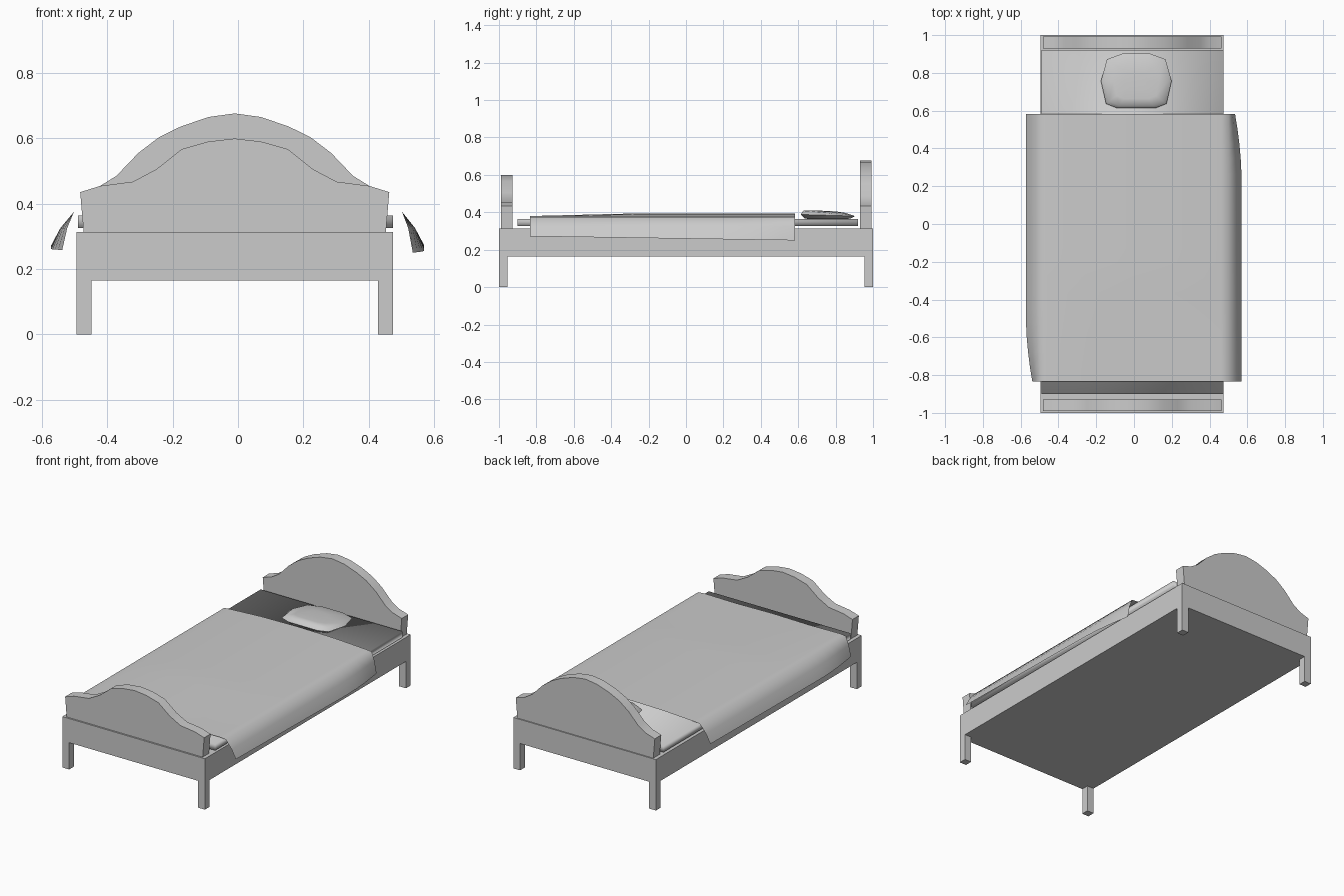
import bpy
import bmesh
import math

if "Cube" in bpy.data.objects:
    bpy.data.objects.remove(bpy.data.objects["Cube"], do_unlink=True)

grey = bpy.data.materials.new("plain grey")
grey.use_nodes = True
grey.diffuse_color = (0.6, 0.6, 0.6, 1)
grey.node_tree.nodes["Principled BSDF"].inputs["Base Color"].default_value = (0.6, 0.6, 0.6, 1)

CX = -0.01  # centre line of the bed frame


def finish(name, bm, smooth=None, closed=True):
    """Turn a bmesh into a named object, optionally smoothed up to an angle."""
    if closed:
        bmesh.ops.recalc_face_normals(bm, faces=bm.faces[:])
    mesh = bpy.data.meshes.new(name)
    bm.to_mesh(mesh)
    bm.free()
    mesh.materials.append(grey)
    obj = bpy.data.objects.new(name, mesh)
    bpy.context.collection.objects.link(obj)
    if smooth:
        bpy.ops.object.select_all(action='DESELECT')
        obj.select_set(True)
        bpy.context.view_layer.objects.active = obj
        bpy.ops.object.shade_smooth_by_angle(angle=math.radians(smooth))
    return obj


def box(name, lo, hi, smooth=None):
    bm = bmesh.new()
    bmesh.ops.create_cube(bm, size=1)
    for v in bm.verts:
        v.co = [a + (c + 0.5) * (b - a) for a, b, c in zip(lo, hi, v.co)]
    return finish(name, bm, smooth)


def board(name, half, y0, y1):
    """Extrude a mirrored half outline (x from the centre line, z) along y."""
    outline = [(CX + x, z) for x, z in half]
    outline += [(CX - x, z) for x, z in reversed(half) if x > 0]
    bm = bmesh.new()
    face = bm.faces.new([bm.verts.new((x, y0, z)) for x, z in outline])
    moved = bmesh.ops.extrude_face_region(bm, geom=[face])["geom"]
    bmesh.ops.translate(bm, vec=(0, y1 - y0, 0),
                        verts=[g for g in moved if isinstance(g, bmesh.types.BMVert)])
    return finish(name, bm, 35)


# Frame and legs
HALF, LEG, RAIL = 0.485, 0.046, 0.165
box("bed_frame", (CX - HALF, -1, RAIL), (CX + HALF, 1, 0.313))
for sx, side in ((-1, "right"), (1, "left")):
    for sy, end in ((-1, "front"), (1, "back")):
        xs = sorted((CX + sx * HALF, CX + sx * (HALF - LEG)))
        ys = sorted((sy, sy * (1 - LEG)))
        box(f"{end}_{side}_leg", (xs[0], ys[0], 0), (xs[1], ys[1], RAIL))

# Arched end boards
shoulder = [(0.462, 0.306), (0.473, 0.435), (0.412, 0.454)]
board("footboard", shoulder + [(0.312, 0.467), (0.24, 0.505), (0.162, 0.567),
                               (0.08, 0.59), (0, 0.599)], -0.99, -0.928)
board("headboard", shoulder + [(0.362, 0.485), (0.295, 0.555), (0.232, 0.603),
                               (0.165, 0.636), (0.08, 0.665), (0, 0.676)], 0.93, 0.993)

# Softly shaded mattress
box("mattress", (-0.49, -0.9, 0.326), (0.475, 0.92, 0.363), 180)

# Blanket: a thin sheet draped over both sides
FRONT, BACK, ROWS = -0.835, 0.582, 18


def taper(y):
    return 0.035 * max(0, (y - 0.2) / (BACK - 0.2)) ** 2


bm = bmesh.new()
rows = []
for i in range(ROWS + 1):
    t = i / ROWS
    y = FRONT + t * (BACK - FRONT)
    crown = 0.38 + 0.014 * min(1, t * 2.5)
    left, right = 0.57 - taper(y), -0.573 + taper(FRONT + BACK - y)
    section = [(right, 0.258 + 0.012 * t), (right * 0.6 - 0.2, 0.325), (-0.502, 0.375),
               (-0.46, 0.379), (-0.25, crown - 0.004), (0, crown), (0.25, crown - 0.004),
               (0.46, 0.379), (0.502, 0.375), (left * 0.6 + 0.2, 0.325), (left, 0.272 - 0.022 * t)]
    rows.append([bm.verts.new((x, y, z)) for x, z in section])
for a, b in zip(rows, rows[1:]):
    for k in range(len(a) - 1):
        bm.faces.new((a[k], a[k + 1], b[k + 1], b[k]))
finish("blanket", bm, 70, closed=False)

# Pillow: rings of a rounded outline, tilted towards the head end
PX, PY = 0.012, 0.757
half_outline = [(0.07, 0.146), (0.155, 0.115), (0.187, 0), (0.16, -0.12), (0.1, -0.144)]
outline = half_outline + [(-x, y) for x, y in reversed(half_outline)]
levels = [(0.55, 0.362, 0), (0.85, 0.367, 0), (1, 0.384, -0.03),
          (0.9, 0.397, -0.09), (0.65, 0.404, -0.075), (0.3, 0.407, -0.05)]
bm = bmesh.new()
rings = [[bm.verts.new((PX + x * s, PY + y * s, z + y * s * tilt)) for x, y in outline]
         for s, z, tilt in levels]
for a, b in zip(rings, rings[1:]):
    for k in range(len(a)):
        n = (k + 1) % len(a)
        bm.faces.new((a[k], a[n], b[n], b[k]))
bm.faces.new(rings[0])
bm.faces.new(rings[-1])
finish("pillow", bm, 80)
